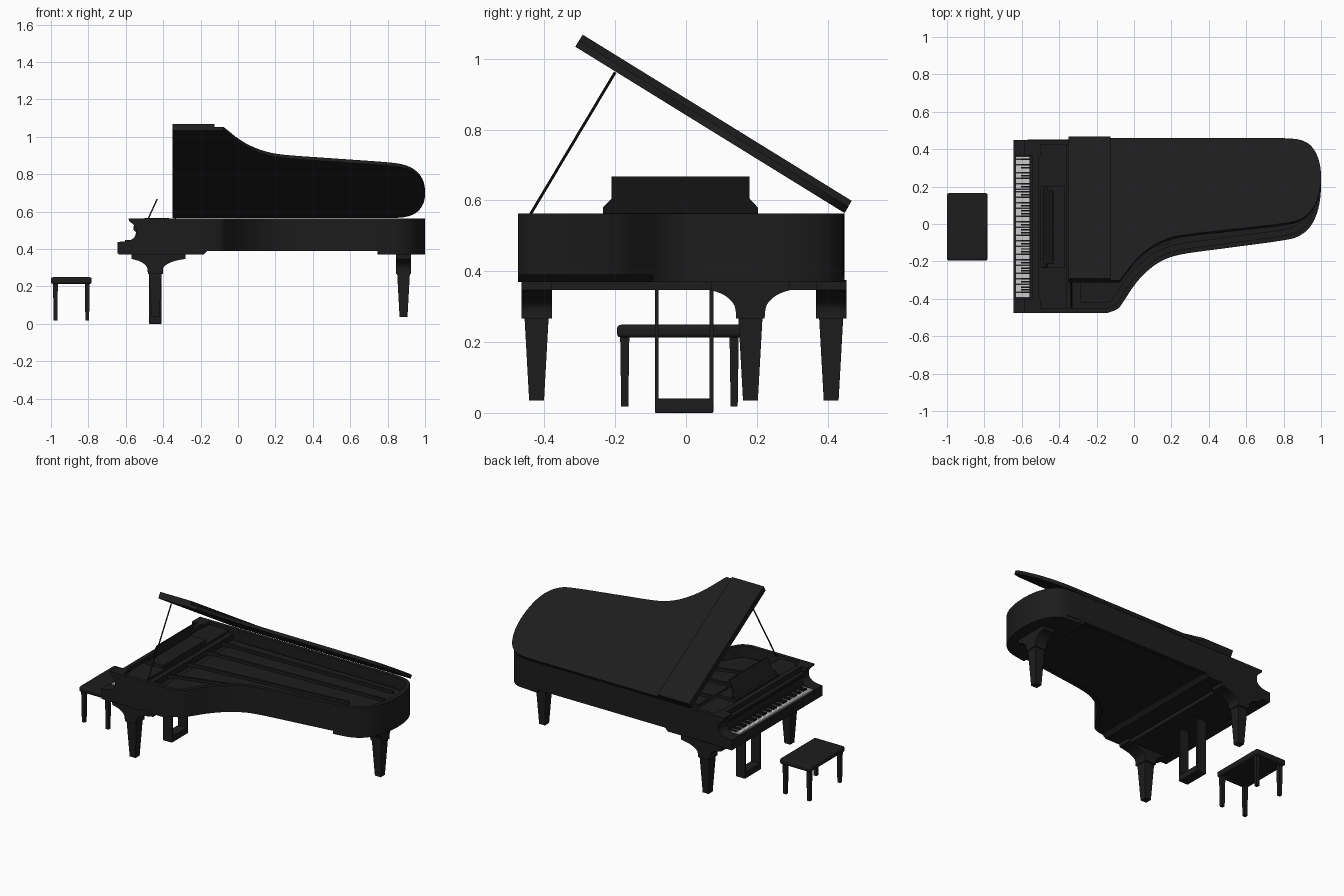
import bpy, bmesh, math
from mathutils import Vector, Matrix

if "Cube" in bpy.data.objects:
    bpy.data.objects.remove(bpy.data.objects["Cube"])


def material(name, rgb):
    m = bpy.data.materials.new(name)
    m.diffuse_color = (*rgb, 1)
    m.use_nodes = True
    m.node_tree.nodes["Principled BSDF"].inputs["Base Color"].default_value = m.diffuse_color
    return m


BLACK = material("black_lacquer", (0.012, 0.012, 0.012))
WHITE = material("white_key", (0.8, 0.8, 0.78))


def finish(name, bm, mat=BLACK, bevel=0.0):
    bmesh.ops.recalc_face_normals(bm, faces=bm.faces)
    me = bpy.data.meshes.new(name)
    bm.to_mesh(me)
    bm.free()
    me.materials.append(mat)
    ob = bpy.data.objects.new(name, me)
    bpy.context.collection.objects.link(ob)
    if bevel:
        mod = ob.modifiers.new("bevel", 'BEVEL')
        mod.width, mod.segments = bevel, 3
    return ob


def place(p, h, axis):
    return {'x': (h, p[0], p[1]), 'y': (p[0], h, p[1]), 'z': (p[0], p[1], h)}[axis]


def loft(name, loops, closed=False, bevel=0.0):
    """Skin equal-length loops; cap the ends unless closed into a ring."""
    bm = bmesh.new()
    rows = [[bm.verts.new(p) for p in loop] for loop in loops]
    n = len(rows[0])
    for a, b in zip(rows, rows[1:] + rows[:1] if closed else rows[1:]):
        for i in range(n):
            j = (i + 1) % n
            bm.faces.new((a[i], a[j], b[j], b[i]))
    if not closed:
        bm.faces.new(rows[0])
        bm.faces.new(rows[-1])
    return finish(name, bm, bevel=bevel)


def prism(name, pts, axis, a, b, bevel=0.0):
    return loft(name, [[place(p, h, axis) for p in pts] for h in (a, b)], bevel=bevel)


def add_box(bm, x, y, z):
    c = [(u[0] + u[1]) / 2 for u in (x, y, z)]
    s = [u[1] - u[0] for u in (x, y, z)]
    bmesh.ops.create_cube(bm, size=1, matrix=Matrix.Translation(c) @ Matrix.Diagonal((*s, 1)))


def box(name, x, y, z, bevel=0.0):
    bm = bmesh.new()
    add_box(bm, x, y, z)
    return finish(name, bm, bevel=bevel)


def smooth(pts, steps=5):
    """Catmull-Rom curve through the points."""
    q = [Vector(p) for p in [pts[0], *pts, pts[-1]]]
    out = []
    for a, b, c, d in zip(q, q[1:], q[2:], q[3:]):
        for k in range(steps):
            t = k / steps
            out.append(0.5 * (2 * b + (c - a) * t + (2 * a - 5 * b + 4 * c - d) * t * t
                              + (3 * b - a - 3 * c + d) * t ** 3))
    return out + [q[-1]]


def inset(pts, d):
    out = []
    for i, p in enumerate(pts):
        e1 = (p - pts[i - 1]).normalized()
        e2 = (pts[(i + 1) % len(pts)] - p).normalized()
        n1, n2 = Vector((-e1.y, e1.x)), Vector((-e2.y, e2.x))
        out.append(p + (n1 + n2) * d / (1 + n1.dot(n2)))
    return out


# Plan outline: straight treble side, bent side, round tail, straight spine
curve = smooth([(-0.14, -0.475), (-0.085, -0.452), (-0.05, -0.405), (0, -0.33), (0.06, -0.262),
                (0.14, -0.202), (0.25, -0.163), (0.5, -0.128), (0.78, -0.09), (0.88, -0.065),
                (0.945, -0.01), (0.985, 0.08), (1.0, 0.2), (0.988, 0.31), (0.95, 0.395),
                (0.89, 0.437), (0.8, 0.448)])


def outline(x0):
    return [Vector((x0, -0.475)), *curve, Vector((x0, 0.448))]


# Rim, soundboard and iron plate
rim = outline(-0.545)
inner = inset(rim, 0.025)
loft("rim", [[(p.x, p.y, z) for p in loop] for loop, z in
             ((rim, 0.39), (rim, 0.563), (inner, 0.563), (inner, 0.39))], closed=True)
prism("soundboard", inset(rim, 0.02), 'z', 0.395, 0.49)
prism("iron_plate", inset(outline(-0.34), 0.055), 'z', 0.485, 0.505)
for i, (y0, y1, x1) in enumerate([(-0.25, -0.1, 0.2), (-0.05, 0.05, 0.75), (0.15, 0.2, 0.9), (0.3, 0.32, 0.88)]):
    prism(f"plate_strut_{i}", [(-0.34, y0), (x1, y1), (x1, y1 + 0.015), (-0.34, y0 + 0.015)], 'z', 0.5, 0.522)
box("pin_block", (-0.37, -0.33), (-0.455, 0.43), (0.48, 0.53))
tail = [p for p in curve if p.x > 0.76 and p.y < 0.44]
prism("tail_block", [Vector((0.745, -0.095)), *tail, Vector((0.745, 0.448))], 'z', 0.37, 0.4)

# Keybed, cheeks, key slip, fallboard and music shelf
prism("keybed", [(-0.64, 0.37), (-0.185, 0.37), (-0.16, 0.392), (-0.16, 0.41), (-0.64, 0.41)],
      'y', -0.475, 0.448)
box("under_beam", (-0.56, -0.30), (-0.455, 0.43), (0.347, 0.375))
cheek = [Vector((-0.5, 0.375)), Vector((-0.643, 0.375)), Vector((-0.643, 0.437)),
         *smooth([(-0.61, 0.439), (-0.575, 0.447), (-0.55, 0.468), (-0.543, 0.498), (-0.555, 0.525),
                  (-0.583, 0.55)], 4), Vector((-0.585, 0.563)), Vector((-0.5, 0.563))]
for side, a, b in (("treble", -0.475, -0.4), ("bass", 0.365, 0.448)):
    prism(f"{side}_cheek", cheek, 'y', a, b)
box("key_slip", (-0.643, -0.63), (-0.4, 0.365), (0.375, 0.432))
prism("fallboard", [(-0.555, 0.41), (-0.555, 0.45), (-0.545, 0.49), (-0.56, 0.505), (-0.56, 0.522),
                    (-0.54, 0.535), (-0.525, 0.56), (-0.51, 0.56), (-0.51, 0.41)], 'y', -0.4, 0.365)
box("music_shelf", (-0.525, -0.36), (-0.452, 0.425), (0.525, 0.545))

# Keys: 52 naturals with sharps in the repeating 2-3 pattern
whites, blacks = bmesh.new(), bmesh.new()
pitch = 0.755 / 52
for i in range(52):
    y = 0.36 - i * pitch
    add_box(whites, (-0.63, -0.55), (y - pitch + 0.0012, y), (0.405, 0.44))
    if i % 7 in (0, 2, 3, 5, 6) and i < 51:
        add_box(blacks, (-0.605, -0.55), (y - pitch - 0.004, y - pitch + 0.004), (0.42, 0.449))
finish("white_keys", whites, WHITE)
finish("black_keys", blacks)

# Music desk: leaning panel with flared foot
desk = [(-0.235, 0.545), (-0.235, 0.58), (-0.21, 0.605), (-0.21, 0.667),
        (0.18, 0.667), (0.18, 0.605), (0.203, 0.58), (0.203, 0.545)]
loft("music_desk", [[(-0.485 + (z - 0.56) * 0.46 + t, y, z) for y, z in desk] for t in (0, 0.008)])
box("desk_ledge", (-0.5, -0.37), (-0.235, 0.203), (0.54, 0.565))

# Open lid, with front flap folded back on top, and its prop
tilt = Matrix.Translation((0, 0.447, 0.565)) @ Matrix.Rotation(math.radians(-31.7), 4, 'X')
lid_plan = [(p.x, max(p.y, -0.446) - 0.447) for p in outline(-0.35)]
prism("lid", lid_plan, 'z', 0, 0.021).matrix_world = tilt
box("lid_flap", (-0.35, -0.125), (-0.893, 0), (0.021, 0.04)).matrix_world = tilt
a, b = Vector((-0.335, -0.443, 0.555)), Vector((-0.335, -0.2, 0.962))
bm = bmesh.new()
bmesh.ops.create_cone(bm, cap_ends=True, segments=10, radius1=0.004, radius2=0.004, depth=(b - a).length,
                      matrix=Matrix.Translation((a + b) / 2) @ (b - a).to_track_quat('Z', 'Y').to_matrix().to_4x4())
finish("lid_prop", bm)


# Tapered legs with curved brackets
def bracket(c, left, right):
    def half(s, reach):
        return [Vector((c, 0)) + Vector((s * u, z)) for u, z in
                smooth([(reach, 0.347), (0.05 + (reach - 0.05) * 0.4, 0.333), (0.046, 0.305), (0.04, 0.266)], 4)]
    L, R = half(-1, left), half(1, right)
    return [Vector((c - left, 0.375)), *L, *R[::-1], Vector((c + right, 0.375))]


def leg(name, x, y):
    rings = []
    for h, z in ((0.021, 0.035), (0.034, 0.268)):
        rings.append([(x + i * h, y + j * h, z) for i, j in ((-1, -1), (1, -1), (1, 1), (-1, 1))])
    loft(name, rings)


for side, y in (("treble", -0.422), ("bass", 0.41)):
    leg(f"{side}_front_leg", -0.442, y)
    prism(f"{side}_leg_bracket", bracket(-0.442, 0.128, 0.162), 'y', y - 0.043, y + 0.043)
leg("rear_leg", 0.885, 0.182)
prism("rear_leg_bracket", bracket(0.182, 0.112, 0.112), 'x', 0.845, 0.925)

# Pedal lyre
for i, y in enumerate((-0.083, 0.072)):
    box(f"lyre_post_{i}", (-0.475, -0.41), (y - 0.005, y + 0.005), (0.03, 0.36))
box("lyre_base", (-0.475, -0.41), (-0.088, 0.077), (0, 0.04), 0.003)

# Bench
box("bench_seat", (-1.0, -0.782), (-0.195, 0.165), (0.213, 0.249), 0.011)
for x in (-0.976, -0.806):
    for y in (-0.173, 0.136):
        loft("bench_leg", [[(x + i * h, y + j * h, z) for i, j in ((-1, -1), (1, -1), (1, 1), (-1, 1))]
                           for h, z in ((0.010, 0.018), (0.013, 0.22))])

# Smooth the curved walls, keep edges crisp
for ob in bpy.data.objects:
    ob.select_set(True)
    bpy.context.view_layer.objects.active = ob
bpy.ops.object.shade_smooth_by_angle(angle=math.radians(30))
